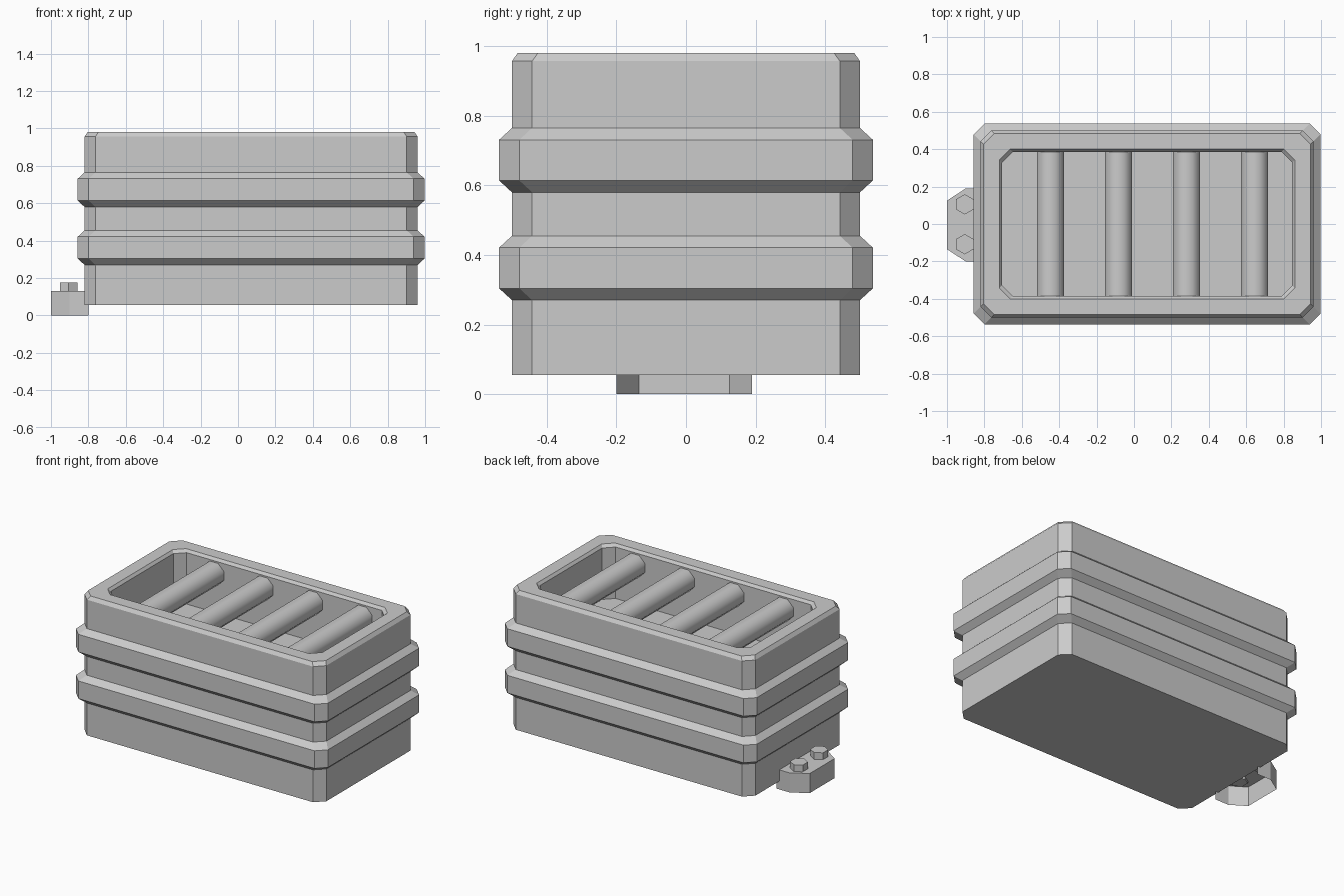
import bpy, bmesh, math

cube = bpy.data.objects.get("Cube")
if cube:
    bpy.data.objects.remove(cube, do_unlink=True)

# Single grey material
grey = bpy.data.materials.new("plain_grey")
grey.use_nodes = True
COLOUR = (0.6, 0.6, 0.6, 1)
grey.diffuse_color = COLOUR
grey.node_tree.nodes["Principled BSDF"].inputs["Base Color"].default_value = COLOUR

CX = 0.07           # the tray sits off centre, beside the bracket
HX, HY = 0.89, 0.5  # half sizes of the tray


def finish(name, bm, normals=True):
    if normals:
        bmesh.ops.recalc_face_normals(bm, faces=bm.faces)
    mesh = bpy.data.meshes.new(name)
    bm.to_mesh(mesh)
    bm.free()
    mesh.materials.append(grey)
    obj = bpy.data.objects.new(name, mesh)
    bpy.context.collection.objects.link(obj)
    return obj


def chamfered_ring(bm, z, grow, cut):
    """Rectangle with cut corners, grown outward from the tray size."""
    a, b = HX + grow, HY + grow
    quarter = [(a, b - cut), (a - cut, b)]
    pts = []
    for sx, sy in ((1, 1), (-1, 1), (-1, -1), (1, -1)):
        corner = [(sx * x, sy * y) for x, y in quarter]
        pts += corner if sx * sy > 0 else corner[::-1]
    return [bm.verts.new((CX + x, y, z)) for x, y in pts]


def bridge(bm, low, high):
    n = len(low)
    for i in range(n):
        j = (i + 1) % n
        bm.faces.new((low[i], low[j], high[j], high[i]))


# Tray body: outside wall with two ribs, bevelled rim, inner wall and floor
profile = [(0.055, 0)]
for z in (0.27, 0.58):
    profile += [(z, 0), (z + 0.034, 0.037), (z + 0.151, 0.037), (z + 0.185, 0)]
profile += [(0.957, 0), (0.98, -0.016),
            (0.98, -0.1), (0.962, -0.114), (0.62, -0.114)]
bm = bmesh.new()
rings = [chamfered_ring(bm, z, g, 0.058) for z, g in profile]
for low, high in zip(rings, rings[1:]):
    bridge(bm, low, high)
bm.faces.new(rings[0][::-1])
bm.faces.new(rings[-1])
finish("tray_body", bm)


def prism(name, sides, radius, depth, place, turn=0.0, axis_y=False):
    bm = bmesh.new()
    bmesh.ops.create_cone(bm, cap_ends=True, segments=sides, radius1=radius,
                          radius2=radius, depth=depth)
    obj = finish(name, bm)
    obj.location = place
    obj.rotation_euler = (math.pi / 2 if axis_y else 0, 0, 0)
    # spin the section about the prism's own axis
    for v in obj.data.vertices:
        x, y = v.co.x, v.co.y
        v.co.x = x * math.cos(turn) - y * math.sin(turn)
        v.co.y = x * math.sin(turn) + y * math.cos(turn)
    return obj


# Four rollers spanning the opening
for i in range(4):
    roller = prism(f"roller_{i + 1}", 8, 0.078, 0.772,
                   (-0.447 + 0.364 * i, 0, 0.88), math.pi / 8, True)
    bpy.ops.object.select_all(action="DESELECT")
    roller.select_set(True)
    bpy.context.view_layer.objects.active = roller
    bpy.ops.object.shade_smooth_by_angle(angle=math.radians(60))

# Side bracket: a shell open underneath and toward the tray
outline = [(-0.8, 0.19), (-0.9, 0.19), (-1, 0.125),
           (-1, -0.135), (-0.9, -0.2), (-0.8, -0.2)]
bm = bmesh.new()
low = [bm.verts.new((x, y, 0)) for x, y in outline]
high = [bm.verts.new((x, y, 0.13)) for x, y in outline]
for i in range(len(outline) - 1):
    bm.faces.new((low[i], low[i + 1], high[i + 1], high[i]))
bm.faces.new(high)
finish("side_bracket", bm, normals=False)

# Hexagonal bolts on the bracket
for name, y in (("back_bolt", 0.105), ("front_bolt", -0.108)):
    prism(name, 6, 0.054, 0.06, (-0.905, y, 0.145))
